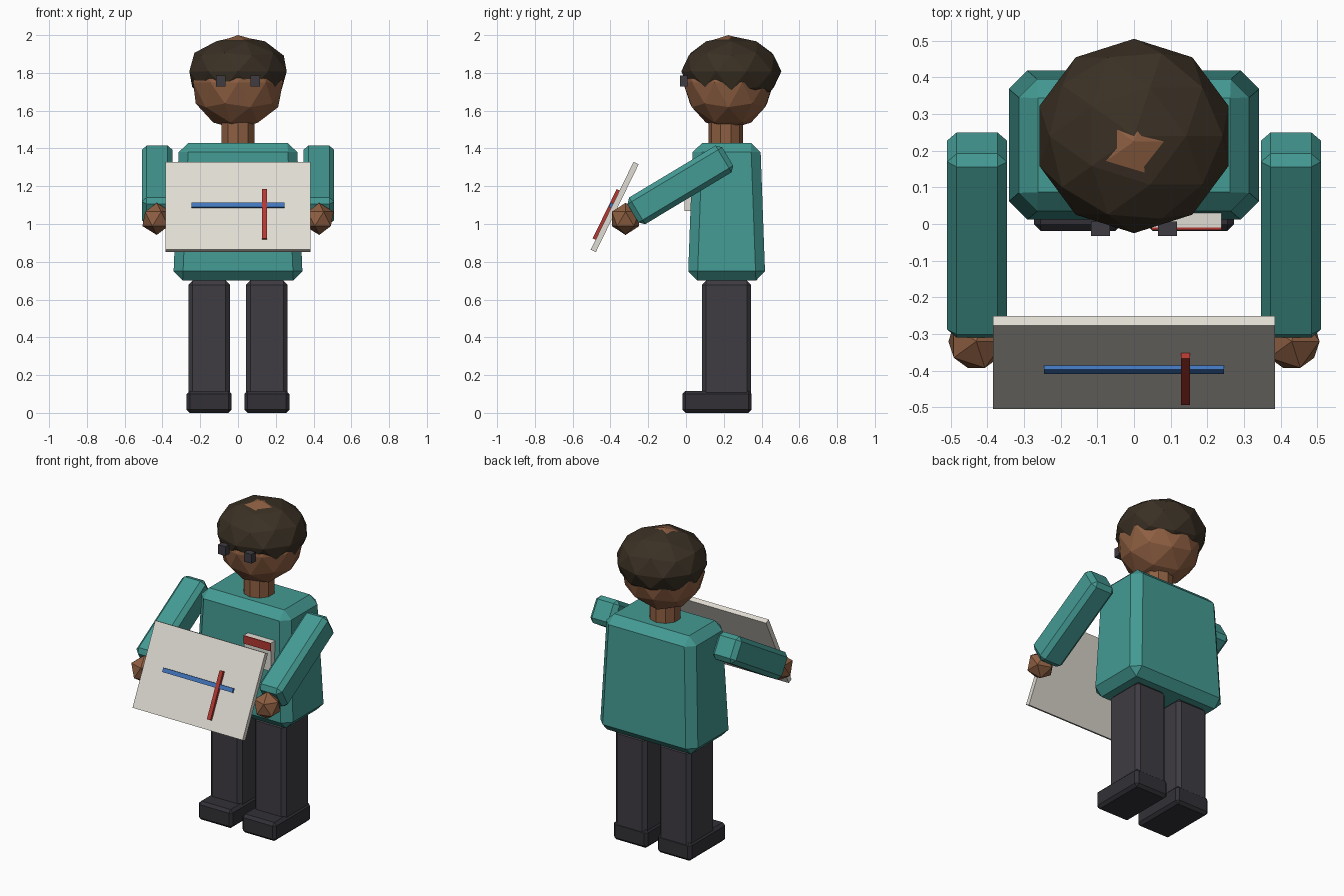
import bpy, bmesh, math
from mathutils import Matrix, Vector

if "Cube" in bpy.data.objects:
    bpy.data.objects.remove(bpy.data.objects["Cube"])


def material(name, r, g, b):
    """Flat material from sRGB 0-255 values."""
    lin = lambda c: (c / 255 / 12.92) if c < 11 else ((c / 255 + 0.055) / 1.055) ** 2.4
    m = bpy.data.materials.new(name)
    m.diffuse_color = (lin(r), lin(g), lin(b), 1)
    m.use_nodes = True
    m.node_tree.nodes["Principled BSDF"].inputs["Base Color"].default_value = m.diffuse_color
    return m


TEAL = material("teal_cloth", 68, 154, 147)
SKIN = material("brown_skin", 142, 95, 66)
HAIR = material("dark_hair", 58, 48, 36)
DARK = material("charcoal_cloth", 62, 60, 66)
SHOE = material("dark_shoe", 50, 48, 54)
WHITE = material("off_white", 224, 220, 211)
RED = material("red", 178, 56, 50)
BLUE = material("blue", 66, 117, 188)


def finish(bm, name, mat, loc, tilt=0.0):
    bmesh.ops.recalc_face_normals(bm, faces=bm.faces)
    me = bpy.data.meshes.new(name)
    bm.to_mesh(me)
    bm.free()
    me.materials.append(mat)
    ob = bpy.data.objects.new(name, me)
    ob.location = loc
    ob.rotation_euler.x = tilt
    bpy.context.collection.objects.link(ob)
    return ob


def box(name, mat, size, loc, bevel=0.0, tilt=0.0, taper=(1, 1)):
    """Chamfered box; taper scales the top in x and y."""
    bm = bmesh.new()
    bmesh.ops.create_cube(bm, size=1)
    for v in bm.verts:
        top = v.co.z > 0
        v.co = Vector((v.co.x * size[0], v.co.y * size[1], v.co.z * size[2]))
        if top:
            v.co.x *= taper[0]
            v.co.y *= taper[1]
    if bevel:
        bmesh.ops.bevel(bm, geom=bm.edges[:], offset=bevel, segments=1,
                        profile=0.5, affect='EDGES')
    return finish(bm, name, mat, loc, tilt)


def ball(name, mat, radii, loc, level):
    bm = bmesh.new()
    bmesh.ops.create_icosphere(bm, subdivisions=level, radius=1,
                               matrix=Matrix.Diagonal((*radii, 1)))
    return finish(bm, name, mat, loc)


# Head, hair and neck
ball("head", SKIN, (0.25, 0.24, 0.25), (0, 0.225, 1.75), 2)
ball("hair", HAIR, (0.271, 0.265, 0.187), (0, 0.24, 1.808), 2)
bm = bmesh.new()
bmesh.ops.create_cone(bm, cap_ends=True, segments=10, radius1=0.092,
                      radius2=0.092, depth=0.18)
finish(bm, "neck", SKIN, (0, 0.21, 1.47))

# Torso
box("torso", TEAL, (0.686, 0.41, 0.73), (0, 0.215, 1.065), 0.05, taper=(0.91, 0.87))

# Parts on both sides
for side, s in (("left", -1), ("right", 1)):
    box(f"{side}_eye", DARK, (0.052, 0.04, 0.058), (s * 0.091, -0.013, 1.758))
    box(f"{side}_leg", DARK, (0.22, 0.26, 0.66), (s * 0.153, 0.215, 0.37), 0.022)
    box(f"{side}_shoe", SHOE, (0.238, 0.366, 0.117), (s * 0.153, 0.164, 0.0585), 0.017)
    # Arm runs along local y, dropping towards the front
    box(f"{side}_arm", TEAL, (0.163, 0.585, 0.165), (s * 0.428, -0.03, 1.207),
        0.026, tilt=math.radians(31))
    ball(f"{side}_hand", SKIN, (0.085, 0.085, 0.085), (s * 0.43, -0.32, 1.027), 1)

# Chest badge with a red band along its top
box("badge", WHITE, (0.19, 0.06, 0.18), (0.143, 0.021, 1.16))
box("badge_band", RED, (0.19, 0.009, 0.05), (0.143, -0.0115, 1.225))

# Tilted board with a crossing bar pair on its front face
TILT = math.radians(-26)
CENTRE = Vector((0, -0.3775, 1.09))


def on_board(x, y, z):
    return CENTRE + Matrix.Rotation(TILT, 3, 'X') @ Vector((x, y, z))


box("board", WHITE, (0.77, 0.03, 0.518), CENTRE, tilt=TILT)
box("blue_bar", BLUE, (0.49, 0.014, 0.026), on_board(0, -0.021, 0), tilt=TILT)
box("red_bar", RED, (0.025, 0.018, 0.29), on_board(0.14, -0.023, -0.055), tilt=TILT)
